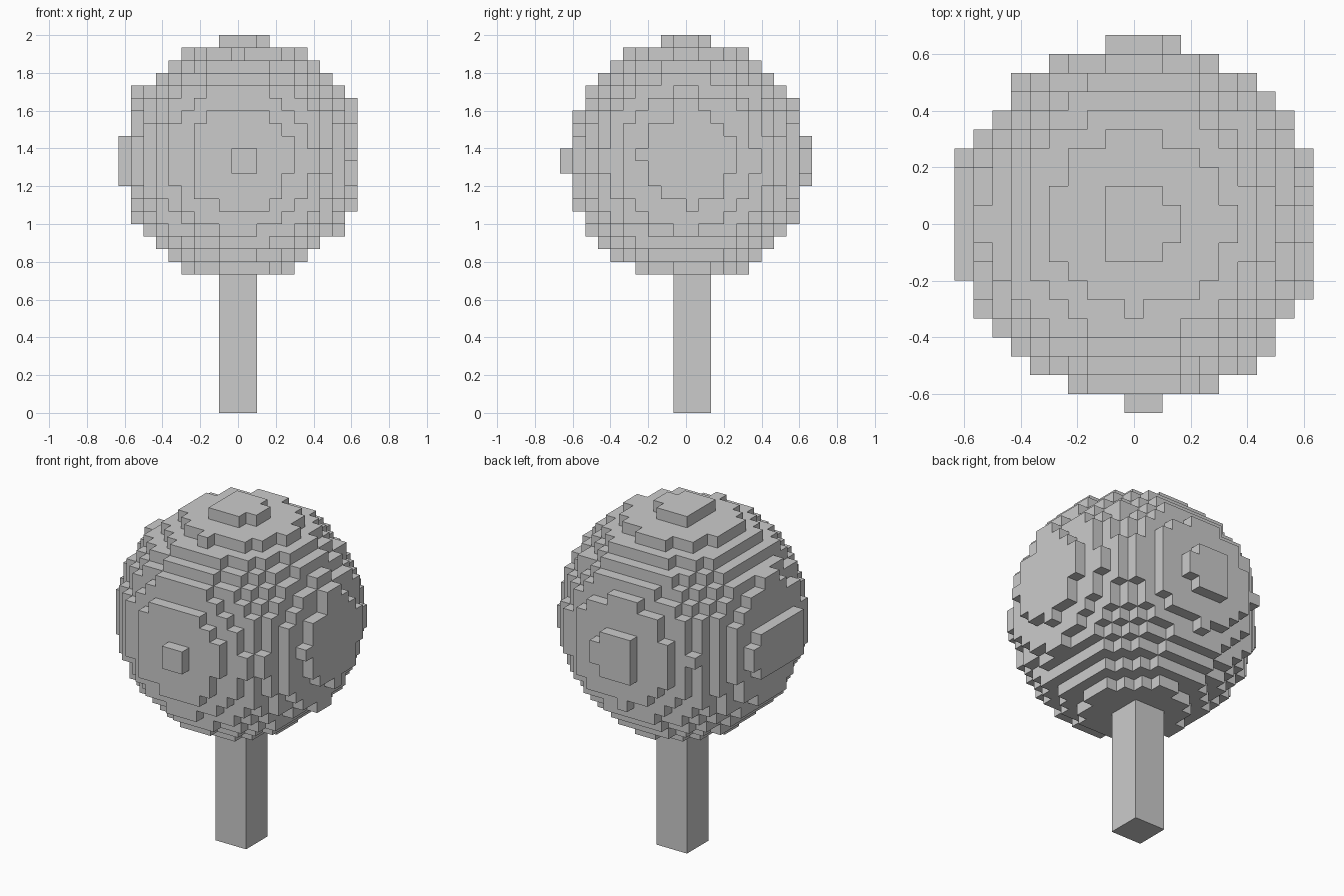
import bpy, bmesh
from mathutils import Vector
from math import radians

if "Cube" in bpy.data.objects:
    bpy.data.objects.remove(bpy.data.objects["Cube"])

U = 1 / 15                               # block size
CENTRE = Vector((0.15, -0.35, 19.65))    # ball centre in block indices
R2 = 92                                  # squared ball radius in blocks


def box(x, y, z):
    """All blocks in inclusive index ranges."""
    return {(i, j, k) for i in range(x[0], x[1] + 1)
            for j in range(y[0], y[1] + 1) for k in range(z[0], z[1] + 1)}


def make_object(name, blocks):
    """Outer skin of a set of blocks, with flat areas merged."""
    bm = bmesh.new()
    for b in blocks:
        # x blocks are centred on the grid, y and z blocks sit between lines
        c = Vector((b[0], b[1] + 0.5, b[2] + 0.5))
        for axis in range(3):
            for s in (-1, 1):
                n = list(b)
                n[axis] += s
                if tuple(n) in blocks:
                    continue
                corners = []
                for p, q in ((-1, -1), (1, -1), (1, 1), (-1, 1)):
                    o = Vector((0, 0, 0))
                    o[axis] = s
                    o[(axis + 1) % 3] = p
                    o[(axis + 2) % 3] = q
                    corners.append(bm.verts.new((c + o / 2) * U))
                bm.faces.new(corners if s > 0 else corners[::-1])
    bmesh.ops.remove_doubles(bm, verts=bm.verts[:], dist=U / 100)
    bmesh.ops.dissolve_limit(bm, angle_limit=radians(1),
                             verts=bm.verts[:], edges=bm.edges[:])
    me = bpy.data.meshes.new(name)
    bm.to_mesh(me)
    bm.free()
    bpy.context.collection.objects.link(bpy.data.objects.new(name, me))


# Round crown of blocks
crown = {b for b in box((-8, 9), (-9, 9), (11, 29))
         if (Vector(b) - CENTRE).length_squared <= R2}

# Chipped edges of the crown
crown = {(i, j, k) for i, j, k in crown
         if (i, k) not in {(-7, 26), (7, 13), (-6, 27)} and (i, j) != (-7, 6)}

# Left and front bumps
crown |= box((-9, -9), (-3, 2), (18, 21)) | box((-9, -9), (3, 3), (19, 20))
crown |= box((0, 1), (-10, -10), (19, 20))

# Single stray blocks along the rim
for i, k in ((9, 24), (-8, 25), (8, 14), (5, 28), (-4, 11)):
    crown |= box((i, i), (-1, 0), (k, k))
crown |= box((0, 1), (4, 4), (11, 11)) | box((6, 6), (-8, -8), (19, 20))
make_object("crown", crown)

# Square trunk
bpy.ops.mesh.primitive_cube_add(size=1, location=(0, U / 2, 5.5 * U))
trunk = bpy.context.object
trunk.name = "trunk"
trunk.scale = (3 * U, 3 * U, 11 * U)
